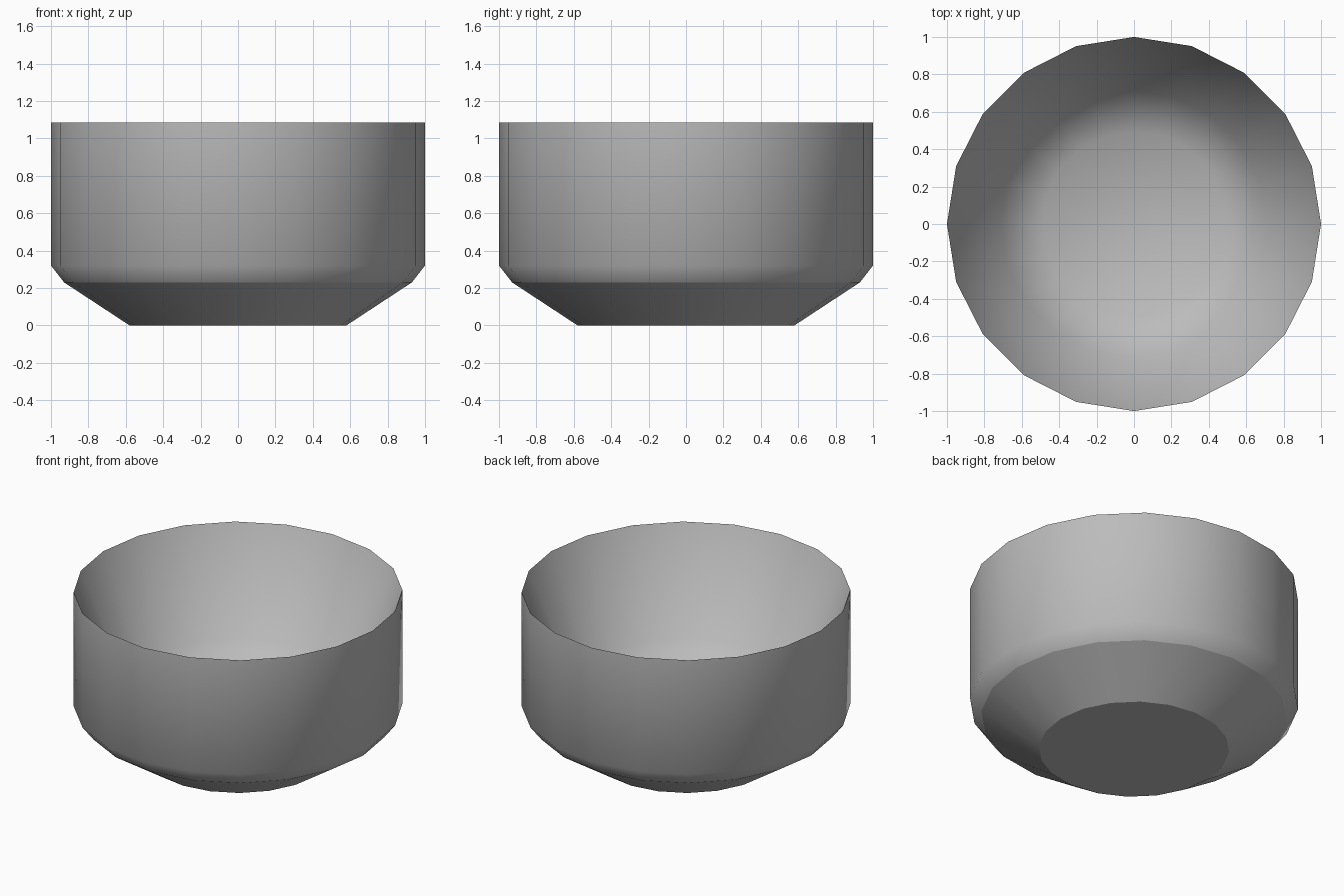
import bpy, bmesh, math

if "Cube" in bpy.data.objects:
    bpy.data.objects.remove(bpy.data.objects["Cube"])

SIDES = 20
# Closed bowl profile: (radius, height, crease kept sharp)
PROFILE = [
    (0.58, 0.00, True),     # foot
    (0.93, 0.23, True),     # underside flare
    (1.00, 0.32, False),    # shoulder
    (1.00, 1.086, True),    # thin rim
    (0.713, 0.433, False),  # tapering inner wall
    (0.494, 0.29, False),   # floor edge, parallel to the flare
]


def lathe(name, profile, sides):
    bm = bmesh.new()
    rings = []
    for r, z, _ in profile:
        rings.append([bm.verts.new((r * math.cos(math.tau * i / sides),
                                    r * math.sin(math.tau * i / sides), z))
                      for i in range(sides)])
    # side walls, outer then inner
    for a, b in zip(rings, rings[1:]):
        for i in range(sides):
            j = (i + 1) % sides
            bm.faces.new((a[i], a[j], b[j], b[i]))
    # base and inner floor
    bm.faces.new(rings[0][::-1])
    bm.faces.new(rings[-1])
    for f in bm.faces:
        f.smooth = True
    # sharp creases around chosen rings
    for ring, (_, _, sharp) in zip(rings, profile):
        for i in range(sides):
            edge = bm.edges.get((ring[i], ring[(i + 1) % sides]))
            edge.smooth = not sharp
    bmesh.ops.recalc_face_normals(bm, faces=bm.faces[:])
    mesh = bpy.data.meshes.new(name)
    bm.to_mesh(mesh)
    bm.free()
    obj = bpy.data.objects.new(name, mesh)
    bpy.context.collection.objects.link(obj)
    return obj


bowl = lathe("bowl", PROFILE, SIDES)

# mid grey glaze
grey = bpy.data.materials.new("grey_glaze")
grey.diffuse_color = (0.5, 0.5, 0.5, 1)
grey.use_nodes = True
grey.node_tree.nodes["Principled BSDF"].inputs["Base Color"].default_value = grey.diffuse_color
bowl.data.materials.append(grey)
